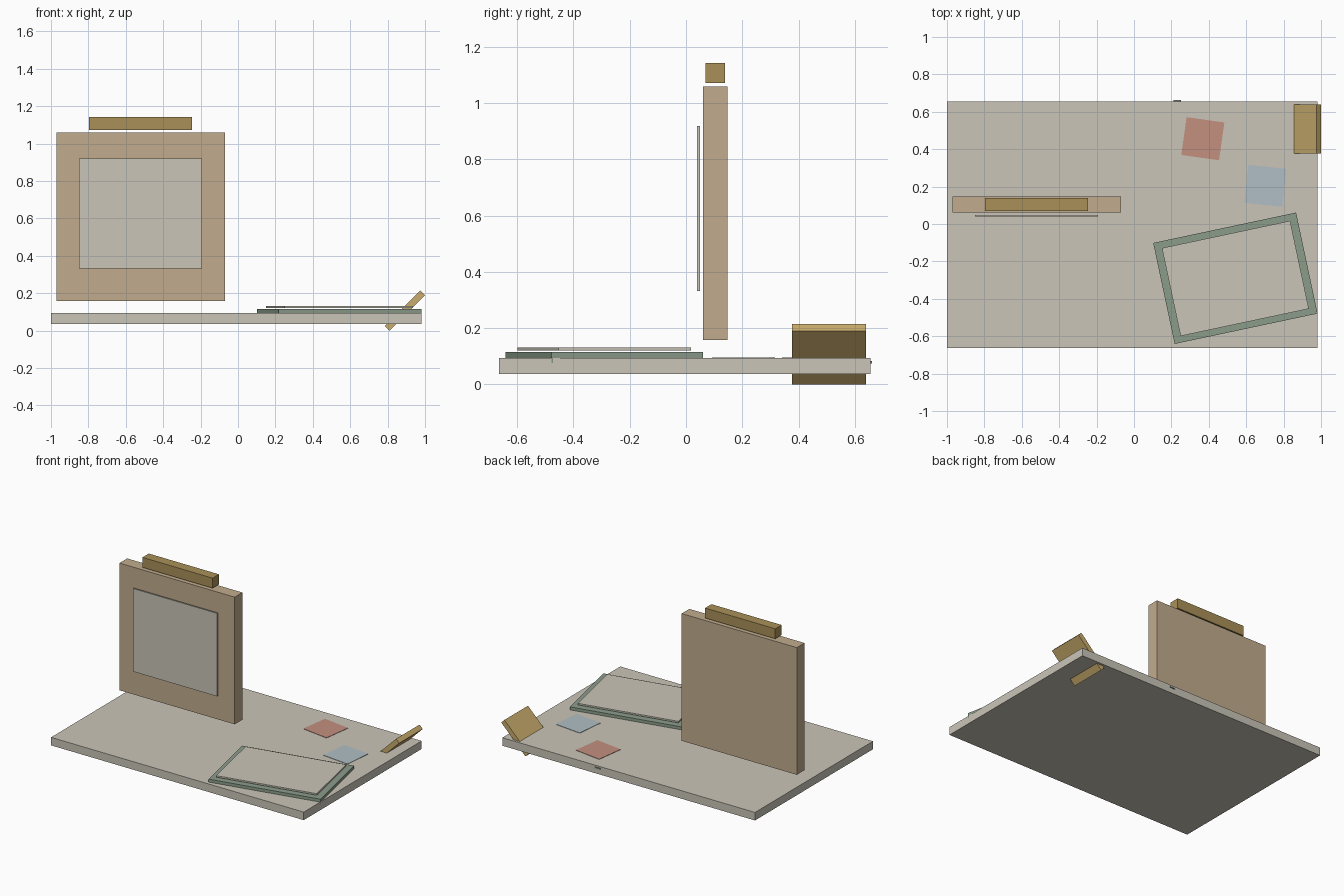
import bpy
import math
from mathutils import Matrix, Vector

cube = bpy.data.objects.get("Cube")
if cube:
    bpy.data.objects.remove(cube, do_unlink=True)


def material(name, hex_code):
    """Flat material from an sRGB hex colour, converted to linear."""
    rgb = [int(hex_code[i:i + 2], 16) / 255 for i in (0, 2, 4)]
    lin = [((c + 0.055) / 1.055) ** 2.4 if c > 0.04 else c / 12.92 for c in rgb]
    mat = bpy.data.materials.new(name)
    mat.use_nodes = True
    mat.diffuse_color = (*lin, 1)
    mat.node_tree.nodes["Principled BSDF"].inputs["Base Color"].default_value = (*lin, 1)
    return mat


paper = material("paper cream", "cac5b8")
tan = material("tan wood", "c1ac8d")
brass = material("brass", "aa9058")
gold = material("pale gold", "c8ac6c")
green = material("sage green", "8b9c8b")
red = material("coral red", "c4907f")
blue = material("pale blue", "b0bfc5")


def box(name, center, size, mat, turn=0, axis="Z"):
    """Box with the given full size, turned in degrees about one axis."""
    bpy.ops.mesh.primitive_cube_add(size=1)
    obj = bpy.context.object
    obj.name = name
    obj.data.transform(Matrix.Diagonal((*size, 1)))
    obj.data.transform(Matrix.Rotation(math.radians(turn), 4, axis))
    obj.location = Vector(center)
    obj.data.materials.append(mat)
    return obj


# Tabletop slab
box("tabletop", (-0.01, -0.004, 0.065), (1.98, 1.32, 0.057), paper)

# Upright panel with a floating sheet and top bar
box("upright_panel", (-0.52, 0.104, 0.608), (0.902, 0.086, 0.901), tan)
box("panel_sheet", (-0.521, 0.044, 0.625), (0.657, 0.01, 0.588), paper)
box("panel_top_bar", (-0.522, 0.104, 1.107), (0.55, 0.071, 0.071), brass)

# Turned board with its sheet
box("drawing_board", (0.542, -0.29, 0.095), (0.781, 0.552, 0.039), green, 12)
box("drawing_sheet", (0.542, -0.291, 0.126), (0.701, 0.481, 0.011), paper, 12)

# Loose square notes
box("red_note", (0.368, 0.456, 0.092), (0.204, 0.204, 0.008), red, -8)
box("blue_note", (0.702, 0.204, 0.092), (0.204, 0.204, 0.008), blue, -6)

# Tilted block cutting through the table corner
box("tilted_block", (0.8925, 0.508, 0.107), (0.268, 0.264, 0.035), gold, -45, "Y")

# Small tab on the back edge
box("edge_tab", (0.232, 0.655, 0.078), (0.04, 0.014, 0.009), green)
